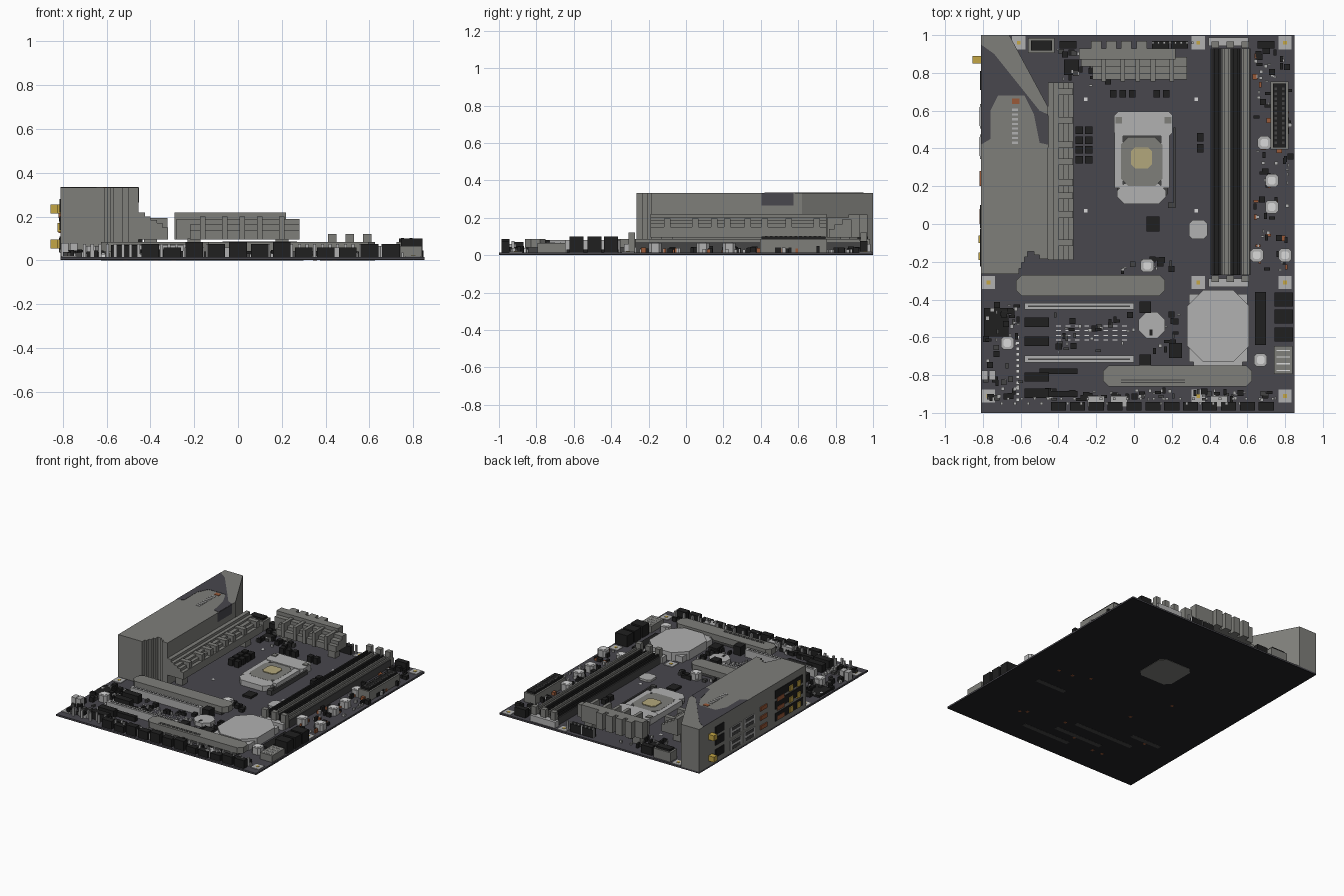
import bpy, bmesh, random
from mathutils import Matrix, Vector

random.seed(4)
cube = bpy.data.objects.get("Cube")
if cube:
    bpy.data.objects.remove(cube, do_unlink=True)


def material(name, r, g, b):
    m = bpy.data.materials.new(name)
    m.use_nodes = True
    m.diffuse_color = (r, g, b, 1)
    m.node_tree.nodes["Principled BSDF"].inputs["Base Color"].default_value = (r, g, b, 1)
    return m


BOARD = material("board charcoal", .065, .063, .075)
GREY = material("heatsink grey", .21, .21, .195)
SILVER = material("silver", .44, .44, .44)
BLACK = material("black plastic", .014, .014, .014)
UNDER = material("underside black", .016, .016, .018)
DARK = material("dark grey", .06, .06, .06)
WHITE = material("white solder", .7, .7, .7)
GOLD = material("gold", .55, .38, .06)
PALE = material("pale gold", .45, .39, .2)
COPPER = material("copper", .32, .1, .04)

TOP = .015     # upper surface of the circuit board


def finish(name, bm, mat):
    mesh = bpy.data.meshes.new(name)
    bm.to_mesh(mesh)
    bm.free()
    mesh.materials.append(mat)
    ob = bpy.data.objects.new(name, mesh)
    bpy.context.collection.objects.link(ob)
    return ob


def boxes(name, mat, items):
    """One object from boxes given as (x, y, width, depth, top[, bottom])."""
    bm = bmesh.new()
    for x, y, w, d, top, *rest in items:
        low = rest[0] if rest else TOP
        place = Matrix.Translation((x, y, (low + top) / 2))
        bmesh.ops.create_cube(bm, size=1, matrix=place @ Matrix.Diagonal((w, d, top - low, 1)))
    return finish(name, bm, mat)


def prism(name, mat, points, low, top):
    """Extruded flat outline."""
    bm = bmesh.new()
    face = bm.faces.new([bm.verts.new((x, y, low)) for x, y in points])
    out = bmesh.ops.extrude_face_region(bm, geom=[face])
    moved = [v for v in out["geom"] if isinstance(v, bmesh.types.BMVert)]
    bmesh.ops.translate(bm, verts=moved, vec=Vector((0, 0, top - low)))
    bmesh.ops.recalc_face_normals(bm, faces=bm.faces)
    return finish(name, bm, mat)


def octagon(name, mat, x, y, w, d, cut, top, low=TOP):
    """Rectangle block with clipped corners."""
    a, b = w / 2, d / 2
    corner = [(a, b - cut), (a - cut, b), (cut - a, b), (-a, b - cut)]
    points = corner + [(-px, -py) for px, py in corner]
    return prism(name, mat, [(x + px, y + py) for px, py in points], low, top)


def scatter(name, mat, count, area, size, top):
    """Small surface parts placed at random inside an area."""
    x0, x1, y0, y1 = area
    items = []
    for i in range(count):
        w, d = random.choice([(size, size / 2), (size / 2, size), (size, size)])
        items.append((random.uniform(x0, x1), random.uniform(y0, y1), w, d,
                      top * random.uniform(.7, 1)))
    return boxes(name, mat, items)


# Circuit board
boxes("circuit_board", BOARD, [(.02, 0, 1.66, 2, TOP, .006)])
boxes("board_underside", UNDER, [(.02, 0, 1.66, 2, .006, .002)])
octagon("socket_backplate", GREY, .02, .36, .28, .28, .04, .002, 0)
strips = [(-.22, -.59, .5), (-.5, -.47, .25), (-.1, -.72, .4), (.1, -.83, .4), (.5, -.3, .25)]
boxes("underside_traces", DARK, [(x, y, w, .035, .002, .001) for x, y, w in strips])
boxes("underside_contacts", COPPER, [(random.uniform(-.6, .7), random.uniform(-.9, .1), .02, .02, .002, .001)
                                     for i in range(12)])

# Rear port cover with fluted front corner and clipped back corner
cover = [(-.81, -.265), (-.61, -.265)]
for i in range(4):
    x, y = -.61 + i * .015, -.235 + i * .03
    cover += [(x, y), (x + .015, y)]
cover += [(-.53, -.145), (-.53, -.165), (-.5, -.165), (-.5, -.185), (-.455, -.185),
          (-.455, .62), (-.66, 1), (-.81, 1)]
prism("port_cover", GREY, cover, TOP, .333)
paint = [(-.81, .95), (-.74, .9), (-.5, .6), (-.455, .58), (-.455, .42), (-.5, .43),
         (-.53, .58), (-.58, .68), (-.72, .68), (-.76, .6), (-.76, .45), (-.81, .42)]
prism("cover_top_paint", BOARD, paint, .333, .335)
octagon("cover_side_paint", BOARD, -.454, .49, .004, .17, 0, .333, .265)
boxes("cover_top_dashes", SILVER, [(-.63, .43 + i * .025, .03, .012, .336, .332) for i in range(8)])
boxes("cover_top_dot", COPPER, [(-.625, .65, .04, .03, .336, .332)])

# Rear ports on the outer side of the cover
boxes("antenna_connectors", GOLD, [(-.83, .87, .05, .04, z + .02, z - .02) for z in (.075, .235)])
boxes("audio_jacks", GOLD, [(-.815, y, .016, .04, z + .02, z - .02)
                            for y in (-.08, -.17) for z in (.075, .15, .235)])
boxes("port_openings", BLACK, [(-.811, y, .008, w, z + .03, z - .03)
                               for y, w in ((.76, .1), (.04, .12), (-.125, .2)) for z in (.08, .17, .25)])
boxes("usb_frames", SILVER, [(-.811, y, .008, .13, z + .035, z - .035)
                             for y in (.57, .41) for z in (.07, .17)])
boxes("usb_openings", DARK, [(-.813, y, .008, .1, z + .012, z - .012)
                             for y in (.57, .41) for z in (.05, .09, .15, .19)])
boxes("usb_fast_ports", COPPER, [(-.814, y, .008, .08, z + .015, z - .015)
                                 for y in (.24, .04) for z in (.07, .14, .21)])

# Stepped heatsink beside the cover
boxes("side_heatsink", GREY, [(-.455 + w / 2, .28, w, .94, top, .095) for w, top in
                              ((.03, .22), (.055, .2), (.085, .185), (.11, .17), (.135, .15))])
boxes("side_heatsink_ridges", GREY, [(-.385, y, .125, .035, .195, .095)
                                     for y in (-.1, .05, .15, .22, .33, .42, .55, .7)])
boxes("heatsink_feet", GREY, [(-.4, y, .06, .06, .1) for y in (-.1, .65)]
      + [(x, .85, .06, .05, .1) for x in (-.2, .2)])

# Rear heatsink with steps, teeth and dividing ridges
boxes("rear_heatsink", GREY, [(-.035, .9, .51, .06, .218, .095), (0, .86, .56, .05, .19, .095),
                              (.03, .82, .5, .05, .165, .095), (.03, .785, .5, .04, .14, .095)])
boxes("rear_heatsink_teeth", GREY, [(-.2 + i * .08, .945, .055, .05, .218, .095) for i in range(4)])
boxes("rear_heatsink_ridges", GREY, [(x, .82, .025, .13, .2, .095) for x in (-.16, -.06, .02, .1, .2)])

# Processor socket
octagon("socket_base", DARK, .045, .36, .27, .46, .03, .035)
octagon("socket_frame_back", SILVER, .05, .53, .31, .13, .02, .06)
octagon("socket_frame_front", SILVER, .04, .16, .26, .11, .04, .055)
boxes("socket_rails", SILVER, [(x, .34, .045, .3, .055) for x in (-.08, .165)])
octagon("processor", GREY, .04, .33, .22, .26, .04, .056)
octagon("processor_pad", PALE, .04, .35, .11, .11, .02, .062)
boxes("socket_screws", GREY, [(x, .55, .035, .035, .066) for x in (-.08, .18)])
boxes("socket_lever", DARK, [(.215, .3, .012, .42, .045), (.2, .1, .04, .03, .05)])

# Memory slots and clips
for i, mat in enumerate((BLACK, GREY, BLACK, GREY)):
    x = .437 + i * .051
    boxes("memory_slot", mat, [(x + side * .016, .33, .012, 1.2, .085) for side in (-1, 1)]
          + [(x, .33, .03, 1.2, .06)])
boxes("memory_slot_walls", DARK, [(.41 + i * .051, .33, .008, 1.2, .07) for i in range(5)])
boxes("memory_clips", SILVER, [(.5, y, .21, .045, .06) for y in (.965, -.31)])
boxes("memory_latches", GREY, [(x, y, .04, .035, .12) for x in (.43, .51, .59) for y in (.95, -.29)])

# Storage heatsinks, chipset and battery
for x, y in ((-.23, -.325), (.23, -.805)):
    octagon("storage_heatsink", GREY, x, y, .79, .11, .03, .085, .04)
    boxes("storage_heatsink_support", DARK, [(x, y, .7, .08, .042)])
boxes("heatsink_slots", DARK, [(.1, y, .34, .006, .087, .084) for y in (-.825, -.84)])
octagon("chipset_heatsink", SILVER, .445, -.54, .33, .38, .085, .08)
boxes("chipset_steps", SILVER, [(.445, -.55 - i * .02, .31 - i * .05, .36, .06) for i in range(3)])
octagon("battery", SILVER, .095, -.535, .14, .14, .042, .045)

# Expansion slots
for y in (-.435, -.715):
    boxes("long_slot", SILVER, [(-.29, y, .58, .036, .07)])
    boxes("long_slot_groove", DARK, [(-.29, y, .54, .008, .072)])
    boxes("long_slot_latch", BLACK, [(.06, y - .005, .06, .06, .08)])
boxes("short_slots", BLACK, [(-.515, y, .13, .05, .07) for y in (-.52, -.62, -.81, -.895)])
boxes("storage_sockets", BLACK, [(-.4, y, .2, .03, .05) for y in (-.9, -.78)])

# Power and data connectors
boxes("main_power_shell", GREY, [(.77, .575, .095, .36, .085)])
boxes("main_power_plug", BLACK, [(.77, .575, .07, .34, .1)])
boxes("main_power_pins", DARK, [(x, .43 + i * .026, .014, .014, .102)
                                for i in range(12) for x in (.75, .79)])
boxes("cpu_power_shell", GREY, [(-.49, .945, .14, .08, .085)])
boxes("cpu_power_plug", BLACK, [(-.49, .945, .11, .055, .1)])
boxes("data_ports", BLACK, [(.793, y, .1, .075, .1) for y in (-.4, -.49, -.585)])
boxes("data_port_block", GREY, [(.79, -.72, .1, .15, .065)])
boxes("data_port_slots", WHITE, [(.79, -.67 - i * .035, .07, .006, .067) for i in range(4)])

# Pin headers along the front and back edges
boxes("front_headers", BLACK, [(-.4 + i * .1, -.965, .08, .045, random.choice((.06, .075, .085)))
                               for i in range(12)])
boxes("front_header_pins", SILVER, [(-.7 + i * .035, -.95 + (i % 2) * .025, .014, .014, .075)
                                    for i in range(42)])
boxes("front_sockets", SILVER, [(x, -.94, .09, .06, .06) for x in (-.2, -.08, .45)])
boxes("back_headers", BLACK, [(x, .95, .09, .04, .075) for x in (-.35, .14, .24, .7)])
boxes("back_header_pins", SILVER, [(.1 + i * .03, .96, .012, .012, .085) for i in range(8)])

# Chokes, driver chips and regulators
chokes = [(.73, .23), (.73, .09), (.65, -.165), (.8, -.165), (.07, -.22), (-.67, -.63), (.67, -.72), (.69, .43)]
for x, y in chokes:
    octagon("choke", SILVER, x, y, .07, .07, .015, .065)
    octagon("choke_top", WHITE, x, y, .04, .04, .008, .067)
octagon("clock_chip", SILVER, .34, -.03, .1, .1, .02, .03)
boxes("cpu_regulators", BLACK, [(x, .34 + i * .052, .038, .04, .06) for x in (-.29, -.24) for i in range(4)]
      + [(x, .69, .035, .04, .06) for x in (-.11, -.06, -.01, .12, .17)])
boxes("memory_regulators", BLACK, [(.35, y, .035, .045, .05) for y in (.4, .46)])
boxes("flat_chips", BLACK, [(-.33, .83, .08, .08, .03), (-.73, -.52, .13, .15, .03), (.1, 0, .07, .08, .03),
                            (.67, -.5, .06, .28, .03), (.22, -.67, .07, .08, .05)])
boxes("audio_divider", WHITE, [(-.615, -.6 - i * .03, .02, .018, .03) for i in range(12)])
boxes("audio_capacitors", SILVER, [(x, -.8, .035, .05, .08) for x in (-.79, -.75)])

# Mounting pads with gold centres
pads = [(x, y) for x in (-.77, .34, .8) for y in (-.31, -.91)] + [(-.61, .96), (.34, .96), (.8, .96)]
boxes("mounting_pads", SILVER, [(x, y, .07, .07, .02) for x, y in pads])
boxes("mounting_centres", GOLD, [(x, y, .02, .02, .022) for x, y in pads])
boxes("cooler_marks", WHITE, [(x, y, .02, .02, .017) for x in (-.255, .33) for y in (.07, .66)])

# Small surface parts
lane, audio, slots = (.64, .83, -.25, .92), (-.79, -.6, -.93, -.42), (-.42, .25, -.68, -.48)
front, back, trim = (-.6, .8, -.93, -.88), (-.42, -.1, .72, .93), (-.1, .2, -.25, -.18)
for area, n in ((lane, 40), (audio, 22), (slots, 20), (front, 30), (back, 12), (trim, 6)):
    scatter("small_chips", BLACK, n, area, .032, .05)
    scatter("small_capacitors", SILVER, n, area, .018, .04)
    scatter("small_resistors", COPPER if area is lane else DARK, n // 2, area, .028, .04)
boxes("slot_traces", WHITE, [(-.4 + (i % 8) * .05, -.54 - (i // 8) * .025, .025, .005, .018) for i in range(32)])
